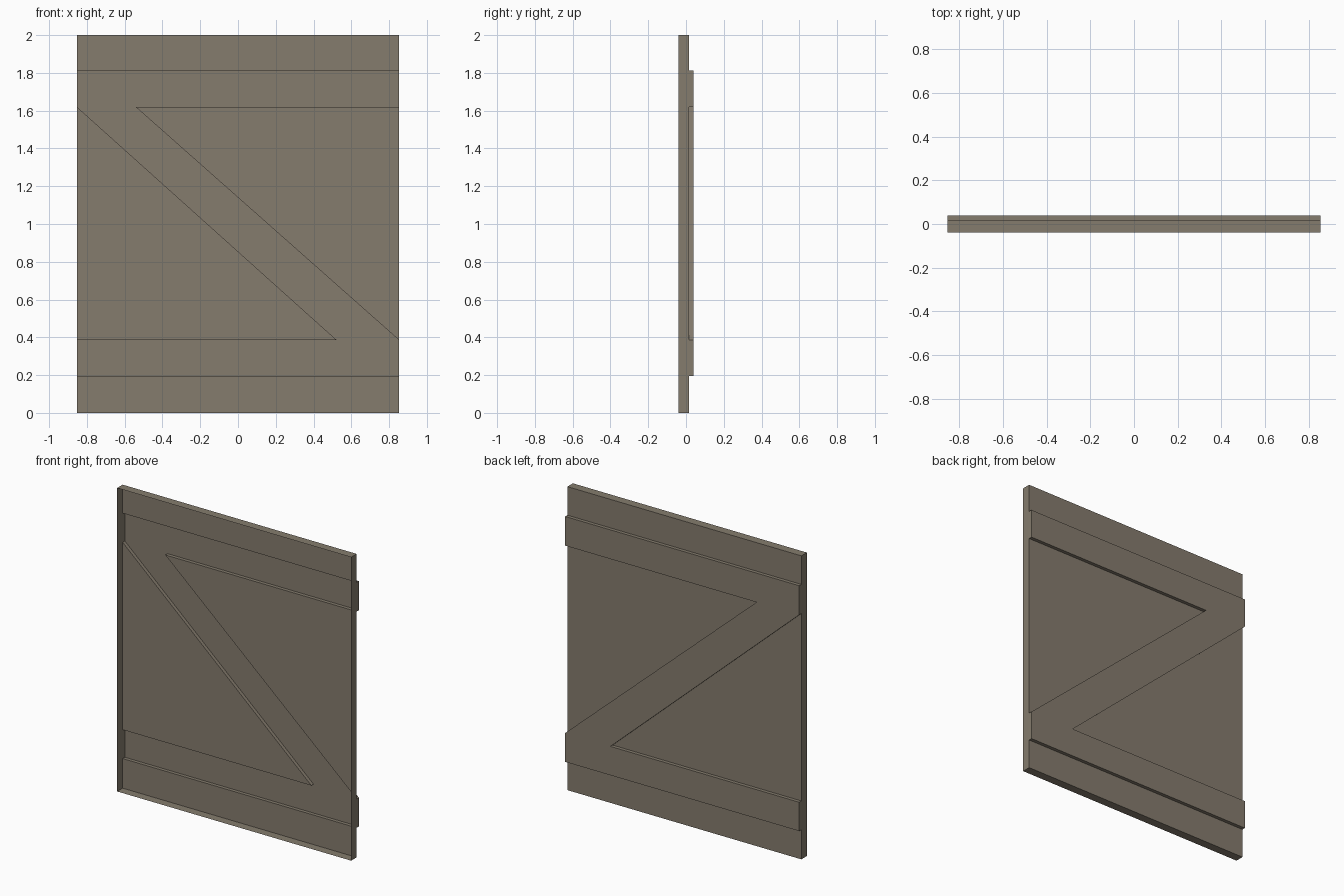
import bpy
import bmesh

cube = bpy.data.objects.get("Cube")
if cube:
    bpy.data.objects.remove(cube, do_unlink=True)

# One weathered wood colour
wood = bpy.data.materials.new("weathered_wood")
wood.use_nodes = True
colour = (0.235, 0.202, 0.155, 1)
wood.diffuse_color = colour
wood.node_tree.nodes["Principled BSDF"].inputs["Base Color"].default_value = colour

# Main dimensions
W, TOP = 0.853, 2.0
FRONT, BOARD, BRACE = -0.04, 0.017, 0.04
LOW, LOW_IN, HIGH_IN, HIGH = 0.195, 0.385, 1.62, 1.812
TIP_L, TIP_R = -0.542, 0.523


def add_face(bm, points):
    bm.faces.new([bm.verts.new(p) for p in points])


def add_cap(bm, outline, y):
    """Flat back-facing panel from a clockwise x-z outline."""
    add_face(bm, [(x, y, z) for x, z in outline])


def add_walls(bm, outline, y0, y1):
    """Outward walls along a clockwise x-z outline."""
    for (ax, az), (bx, bz) in zip(outline, outline[1:] + outline[:1]):
        add_face(bm, [(ax, y0, az), (bx, y0, bz), (bx, y1, bz), (ax, y1, az)])


def finish(bm, name):
    bmesh.ops.remove_doubles(bm, verts=bm.verts[:], dist=0.0001)
    mesh = bpy.data.meshes.new(name)
    bm.to_mesh(mesh)
    bm.free()
    mesh.materials.append(wood)
    obj = bpy.data.objects.new(name, mesh)
    bpy.context.collection.objects.link(obj)
    return obj


def rectangle(z0, z1):
    return [(-W, z0), (-W, z1), (W, z1), (W, z0)]


# Board: open-fronted shell, with its back panel left open behind the brace
board = bmesh.new()
add_walls(board, rectangle(0, TOP), FRONT, BOARD)
for panel in (
    rectangle(HIGH, TOP),
    rectangle(0, LOW),
    [(-W, LOW_IN), (-W, HIGH_IN), (TIP_R, LOW_IN)],
    [(TIP_L, HIGH_IN), (W, HIGH_IN), (W, LOW_IN)],
):
    add_cap(board, panel, BOARD)
finish(board, "board")

# Brace: two rails and a diagonal in one hollow raised piece
brace_outline = [
    (-W, HIGH), (W, HIGH), (W, HIGH_IN), (TIP_L, HIGH_IN), (W, LOW_IN),
    (W, LOW), (-W, LOW), (-W, LOW_IN), (TIP_R, LOW_IN), (-W, HIGH_IN),
]
brace = bmesh.new()
add_walls(brace, brace_outline, BOARD, BRACE)
add_cap(brace, brace_outline, BRACE)
finish(brace, "back_brace")
